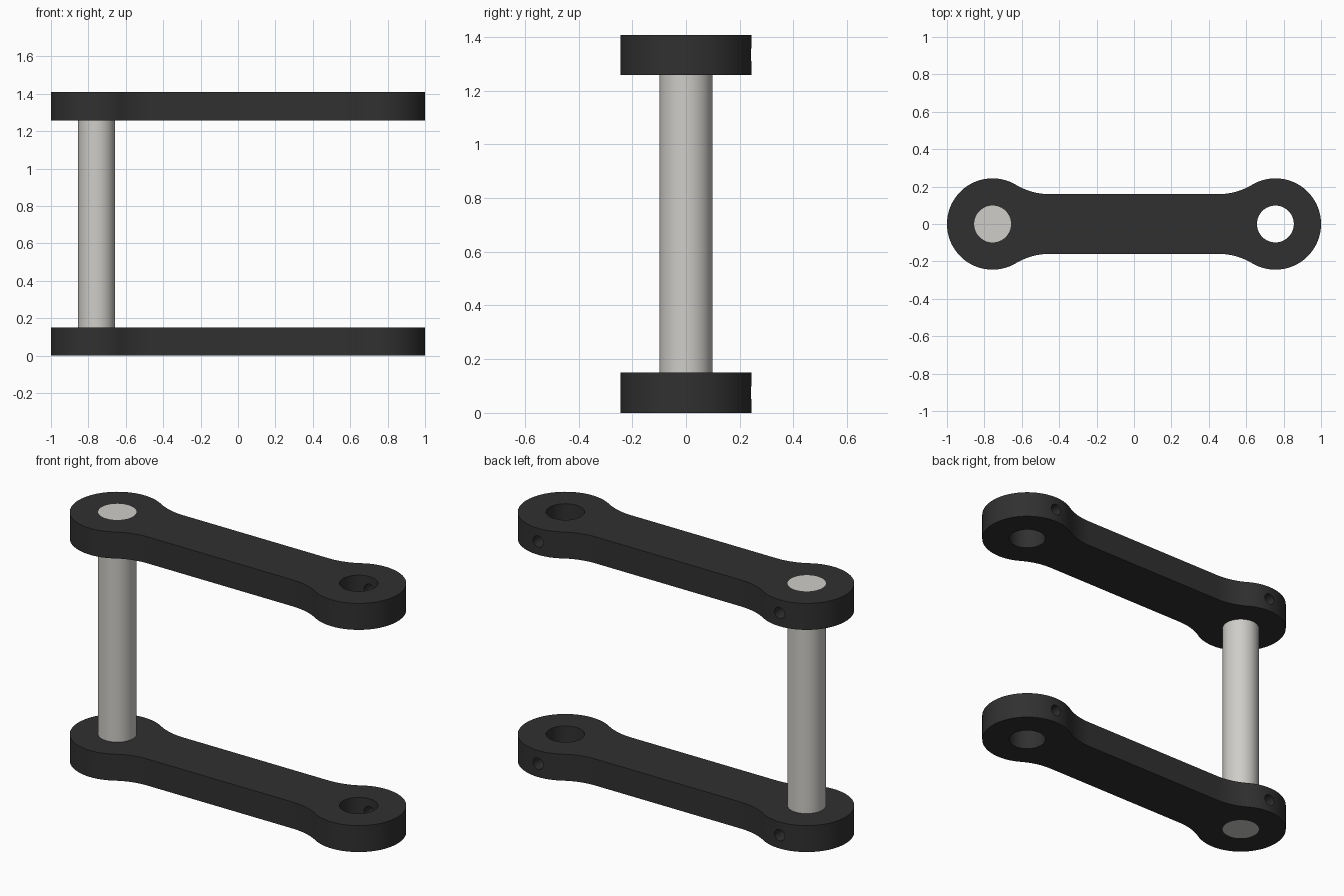
import bpy
import bmesh
from math import atan2, cos, sin, pi, sqrt, radians

EYE_X, EYE_R, BORE_R = 0.756, 0.244, 0.0985
BAR_HALF, FILLET_R = 0.16, 0.34
THICK, HEIGHT, SCREW_R = 0.15, 1.408, 0.032

cube = bpy.data.objects.get("Cube")
if cube:
    bpy.data.objects.remove(cube)


def material(name, rgb, roughness):
    m = bpy.data.materials.new(name)
    m.use_nodes = True
    m.diffuse_color = (*rgb, 1)
    bsdf = m.node_tree.nodes["Principled BSDF"]
    bsdf.inputs["Base Color"].default_value = (*rgb, 1)
    bsdf.inputs["Roughness"].default_value = roughness
    return m


black = material("black", (0.03, 0.03, 0.03), 0.6)
steel = material("light steel", (0.62, 0.61, 0.58), 0.5)


def cylinder(name, radius, depth, location, rotation=(0, 0, 0), sides=64):
    bpy.ops.mesh.primitive_cylinder_add(vertices=sides, radius=radius, depth=depth,
                                        location=location, rotation=rotation)
    obj = bpy.context.object
    obj.name = name
    return obj


def smooth(obj):
    bpy.ops.object.select_all(action='DESELECT')
    obj.select_set(True)
    bpy.context.view_layer.objects.active = obj
    bpy.ops.object.shade_smooth_by_angle(angle=radians(30))


def arc(cx, cy, r, a0, a1, n):
    return [(cx + r * cos(a0 + (a1 - a0) * i / n),
             cy + r * sin(a0 + (a1 - a0) * i / n)) for i in range(n + 1)]


def link_outline():
    # Quarter outline: round eye, then a concave fillet tangent to the bar
    fy = BAR_HALF + FILLET_R
    dx = sqrt((EYE_R + FILLET_R) ** 2 - fy ** 2)
    a = atan2(fy, -dx)
    quarter = arc(EYE_X, 0, EYE_R, 0, a, 40)
    quarter += arc(EYE_X - dx, fy, FILLET_R, a - pi, -pi / 2, 14)[1:]
    # Mirror to the other three quarters
    half = quarter + [(-x, y) for x, y in reversed(quarter)]
    return half + [(x, -y) for x, y in reversed(half[1:-1])]


def cut(obj, cutter):
    mod = obj.modifiers.new("cut", 'BOOLEAN')
    mod.operation = 'DIFFERENCE'
    mod.solver = 'EXACT'
    mod.object = cutter
    bpy.context.view_layer.objects.active = obj
    bpy.ops.object.modifier_apply(modifier=mod.name)
    bpy.data.objects.remove(cutter)


def link(name, z):
    bm = bmesh.new()
    face = bm.faces.new([bm.verts.new((x, y, z)) for x, y in link_outline()])
    top = bmesh.ops.extrude_face_region(bm, geom=[face])["geom"]
    bmesh.ops.translate(bm, vec=(0, 0, THICK),
                        verts=[v for v in top if isinstance(v, bmesh.types.BMVert)])
    bmesh.ops.recalc_face_normals(bm, faces=bm.faces)
    mesh = bpy.data.meshes.new(name)
    bm.to_mesh(mesh)
    bm.free()
    mesh.materials.append(black)
    obj = bpy.data.objects.new(name, mesh)
    bpy.context.collection.objects.link(obj)
    # Bore and rear set screw hole in each eye
    mid = z + THICK / 2
    for x in (-EYE_X, EYE_X):
        cut(obj, cylinder("bore_cutter", BORE_R, THICK * 2, (x, 0, mid)))
        cut(obj, cylinder("screw_cutter", SCREW_R, 0.26, (x, 0.18, mid),
                          (pi / 2, 0, 0), 24))
    smooth(obj)


link("lower_link", 0)
link("upper_link", HEIGHT - THICK)

# Pin joining the two links, flush with their outer faces
pin = cylinder("pin", BORE_R, HEIGHT, (-EYE_X, 0, HEIGHT / 2))
pin.data.materials.append(steel)
smooth(pin)
